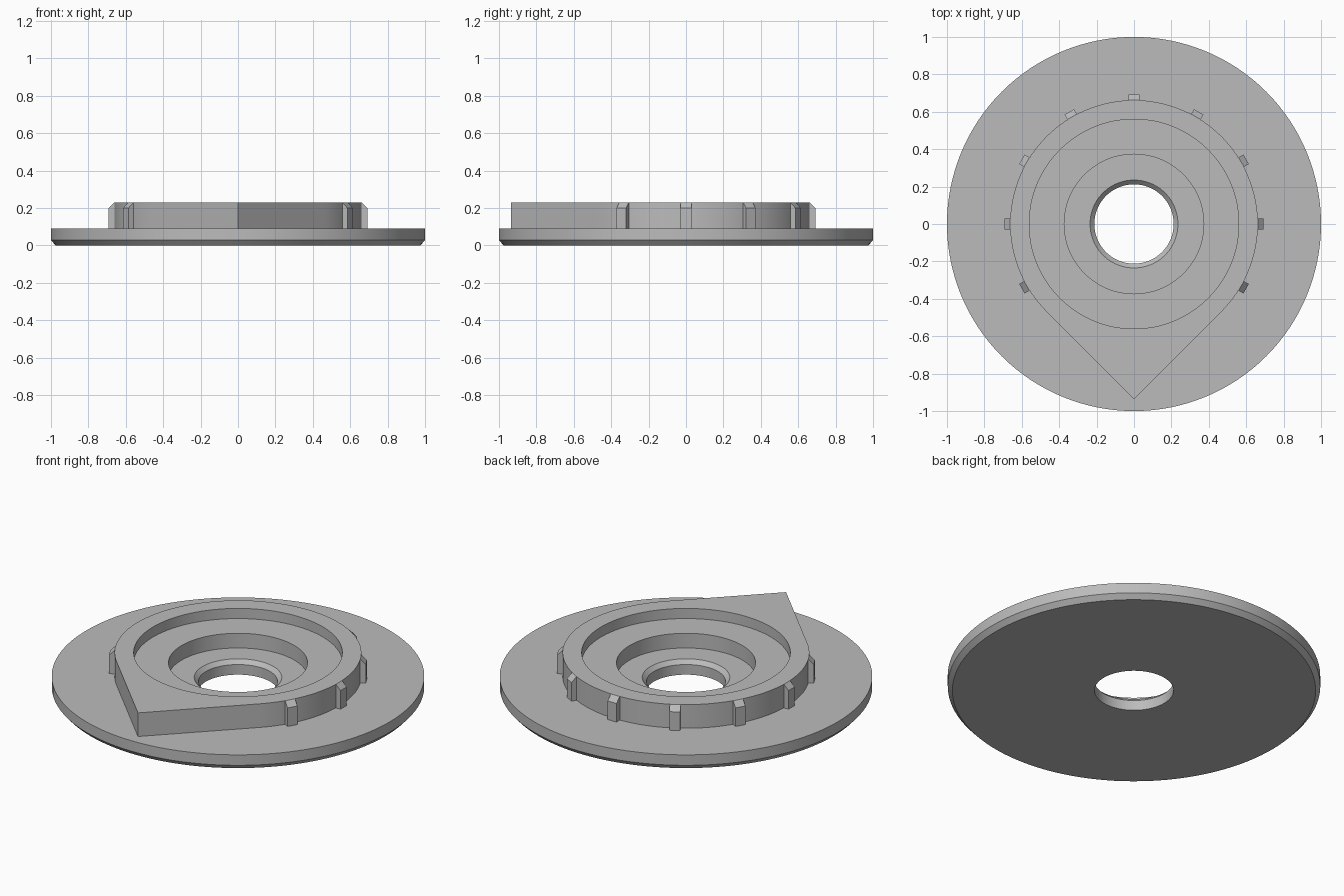
import bpy, bmesh, math
from mathutils import Matrix

cube = bpy.data.objects.get("Cube")
if cube:
    bpy.data.objects.remove(cube, do_unlink=True)

SEGMENTS = 128
HUB_R, TOP, PLATE_TOP, FLOOR = 0.662, 0.23, 0.09, 0.083

grey = bpy.data.materials.new("plain grey")
grey.use_nodes = True
colour = (0.5, 0.5, 0.5, 1)
grey.diffuse_color = colour
grey.node_tree.nodes["Principled BSDF"].inputs["Base Color"].default_value = colour


def finish(name, bm):
    """Turn a bmesh into a smooth shaded object with sharp edges kept."""
    bmesh.ops.recalc_face_normals(bm, faces=bm.faces)
    mesh = bpy.data.meshes.new(name)
    bm.to_mesh(mesh)
    bm.free()
    mesh.materials.append(grey)
    obj = bpy.data.objects.new(name, mesh)
    bpy.context.collection.objects.link(obj)
    bpy.ops.object.select_all(action="DESELECT")
    obj.select_set(True)
    bpy.context.view_layer.objects.active = obj
    bpy.ops.object.shade_smooth_by_angle(angle=math.radians(25))
    return obj


def teardrop(angle):
    """Radius of a circle drawn out to a right-angled point at the front."""
    off_front = abs((angle + math.pi / 2 + math.pi) % math.tau - math.pi)
    if off_front >= math.pi / 4:
        return HUB_R
    return HUB_R / math.cos(math.pi / 4 - off_front)


def lathe(name, profile):
    """Sweep a closed profile round z; a radius may be a function of angle."""
    bm = bmesh.new()
    rings = []
    for radius, z in profile:
        ring = []
        for i in range(SEGMENTS):
            a = math.tau * i / SEGMENTS
            r = radius(a) if callable(radius) else radius
            ring.append(bm.verts.new((r * math.cos(a), r * math.sin(a), z)))
        rings.append(ring)
    for k, ring in enumerate(rings):
        following = rings[(k + 1) % len(rings)]
        for i in range(SEGMENTS):
            j = (i + 1) % SEGMENTS
            bm.faces.new((ring[i], ring[j], following[j], following[i]))
    return finish(name, bm)


# Round plate with chamfered lower rim, shallow well and chamfered bore
lathe("base_plate", [
    (0.212, 0), (0.975, 0), (1, 0.028), (1, PLATE_TOP),
    (0.373, PLATE_TOP), (0.373, FLOOR), (0.235, FLOOR), (0.212, 0.06)])

# Pointed hub with a stepped round recess
lathe("pointer_hub", [
    (teardrop, PLATE_TOP), (teardrop, TOP), (0.56, TOP),
    (0.56, 0.17), (0.373, 0.17), (0.373, PLATE_TOP)])

# Grip ribs with sloped tops around the rounded part of the hub
for n in range(9):
    bm = bmesh.new()
    side = [(0.645, PLATE_TOP), (0.692, PLATE_TOP), (0.692, 0.2),
            (HUB_R, TOP), (0.645, TOP)]
    face = bm.faces.new([bm.verts.new((x, -0.029, z)) for x, z in side])
    grown = bmesh.ops.extrude_face_region(bm, geom=[face])["geom"]
    moved = [v for v in grown if isinstance(v, bmesh.types.BMVert)]
    bmesh.ops.translate(bm, verts=moved, vec=(0, 0.058, 0))
    turn = Matrix.Rotation(math.radians(30 * (n - 1)), 4, "Z")
    bmesh.ops.transform(bm, matrix=turn, verts=bm.verts)
    finish(f"grip_rib_{n + 1}", bm)
